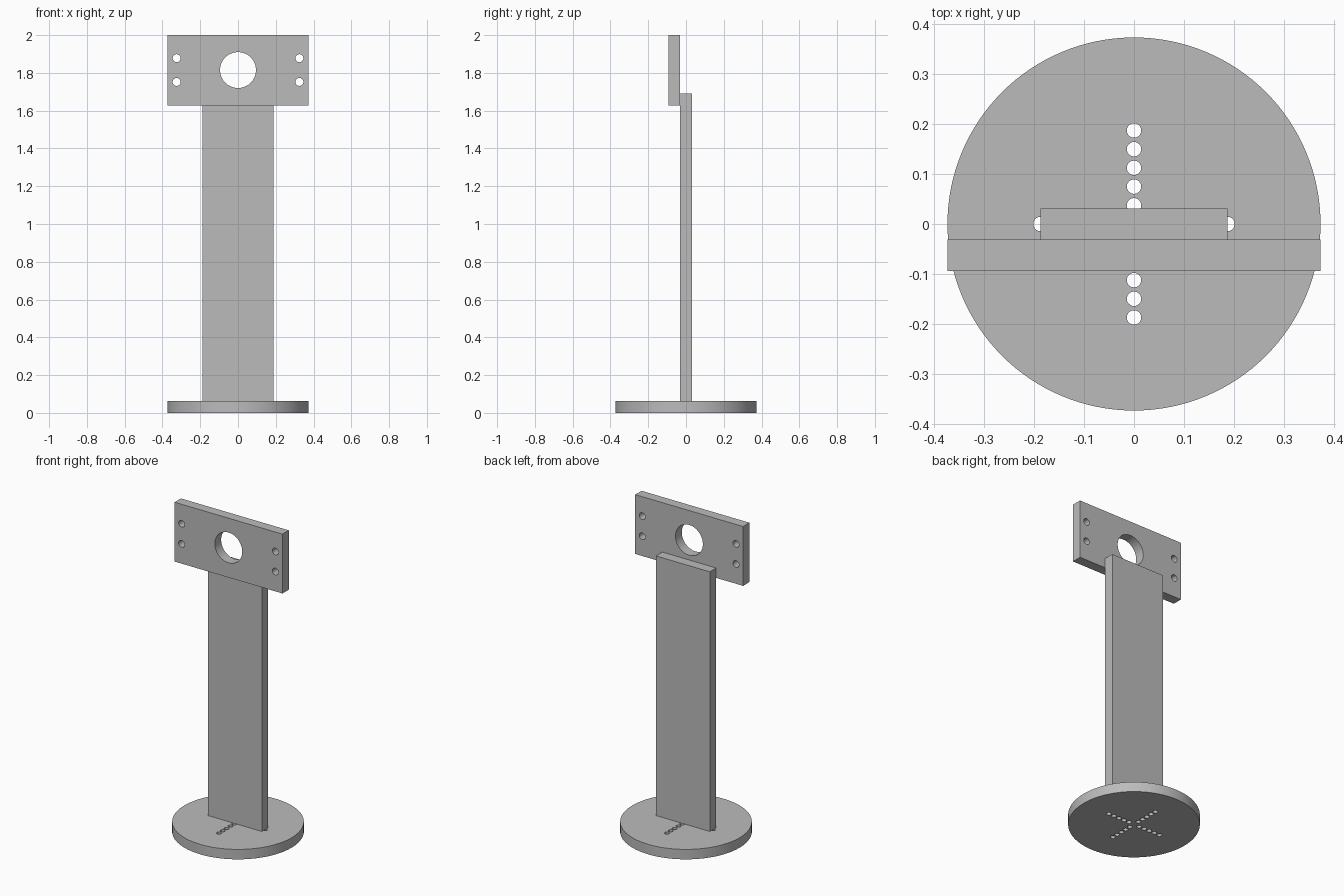
import bpy, math
from mathutils import Matrix

if "Cube" in bpy.data.objects:
    bpy.data.objects.remove(bpy.data.objects["Cube"], do_unlink=True)

THICK = 0.0625
RADIUS = 0.374

grey = bpy.data.materials.new("plain grey")
grey.use_nodes = True
grey.diffuse_color = (0.5, 0.5, 0.5, 1)
grey.node_tree.nodes["Principled BSDF"].inputs["Base Color"].default_value = (0.5, 0.5, 0.5, 1)


def box(name, size, centre):
    bpy.ops.mesh.primitive_cube_add(size=1, location=centre)
    ob = bpy.context.object
    ob.name = name
    ob.data.transform(Matrix.Diagonal((*size, 1)))
    ob.data.materials.append(grey)
    return ob


def cylinder(name, radius, depth, centre, sides, tilt=0):
    bpy.ops.mesh.primitive_cylinder_add(vertices=sides, radius=radius, depth=depth,
                                        location=centre, rotation=(tilt, 0, 0))
    ob = bpy.context.object
    ob.name = name
    ob.data.materials.append(grey)
    return ob


def drill(ob, holes):
    # Join the drill bits, cut them out of the part and discard them
    bpy.ops.object.select_all(action='DESELECT')
    for h in holes:
        h.select_set(True)
    bpy.context.view_layer.objects.active = holes[0]
    bpy.ops.object.join()
    bits = bpy.context.object
    bits.hide_render = True
    mod = ob.modifiers.new("holes", 'BOOLEAN')
    mod.operation = 'DIFFERENCE'
    mod.solver = 'EXACT'
    mod.object = bits
    bpy.ops.object.select_all(action='DESELECT')
    ob.select_set(True)
    bpy.context.view_layer.objects.active = ob
    bpy.ops.object.modifier_apply(modifier=mod.name)
    bpy.data.objects.remove(bits, do_unlink=True)
    bpy.ops.object.shade_smooth_by_angle(angle=math.radians(30))


# Round base with a cross of five holes per arm
base = cylinder("round_base", RADIUS, THICK, (0, 0, THICK / 2), 128)
bits = []
for i in range(1, 6):
    d = i * 0.0375
    for x, y in ((d, 0), (-d, 0), (0, d), (0, -d)):
        bits.append(cylinder("bit", 0.0145, 0.3, (x, y, THICK / 2), 32))
drill(base, bits)

# Upright column
top = 1.69
box("upright_column", (0.374, THICK, top - THICK), (0, 0, (top + THICK) / 2))

# Mounting plate on the front of the column: one large hole, four screw holes
plate_z, plate_y = 1.815, -THICK
plate = box("mounting_plate", (2 * RADIUS, THICK, 0.372), (0, plate_y, 1.814))
bits = [cylinder("bit", 0.095, 0.3, (0, plate_y, plate_z), 64, math.pi / 2)]
for x in (-0.325, 0.325):
    for dz in (-0.063, 0.063):
        bits.append(cylinder("bit", 0.021, 0.3, (x, plate_y, plate_z + dz), 32, math.pi / 2))
drill(plate, bits)
